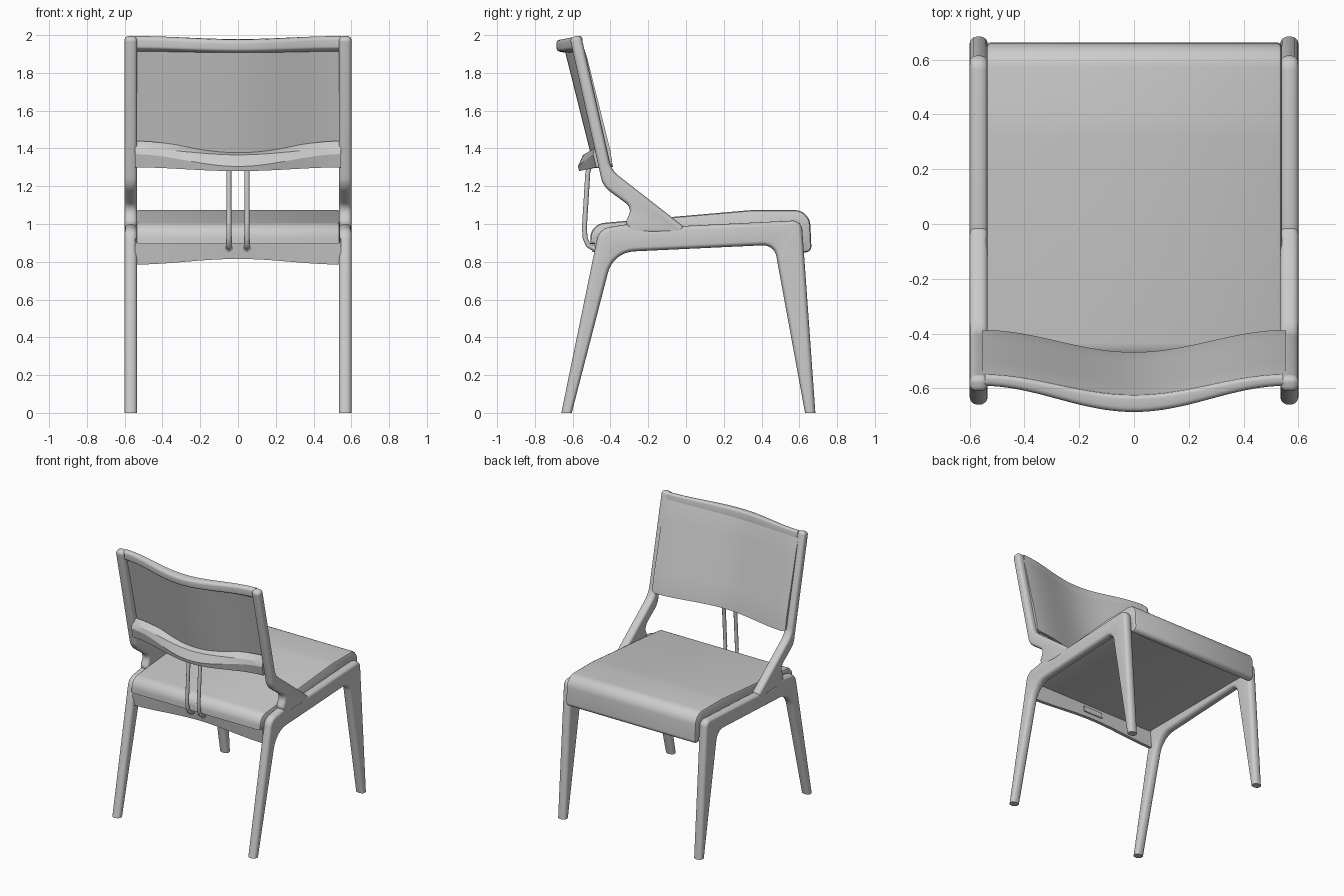
import bpy, bmesh, math
from mathutils import Vector

if "Cube" in bpy.data.objects:
    bpy.data.objects.remove(bpy.data.objects["Cube"])

grey = bpy.data.materials.new("light_grey")
grey.diffuse_color = (0.6, 0.6, 0.6, 1)
grey.use_nodes = True
grey.node_tree.nodes["Principled BSDF"].inputs["Base Color"].default_value = grey.diffuse_color


def finish(bm, name, angle=35):
    bmesh.ops.recalc_face_normals(bm, faces=bm.faces)
    me = bpy.data.meshes.new(name)
    bm.to_mesh(me)
    bm.free()
    ob = bpy.data.objects.new(name, me)
    bpy.context.collection.objects.link(ob)
    me.materials.append(grey)
    bpy.ops.object.select_all(action='DESELECT')
    ob.select_set(True)
    bpy.context.view_layer.objects.active = ob
    bpy.ops.object.shade_smooth_by_angle(angle=math.radians(angle))
    return ob


def fillet(points, steps=8):
    """Round each corner (y, z, radius) of a closed polygon."""
    out, n = [], len(points)
    for i, (y, z, r) in enumerate(points):
        p = Vector((y, z))
        if r == 0:
            out.append(p)
            continue
        a = (Vector(points[i - 1][:2]) - p).normalized()
        b = (Vector(points[(i + 1) % n][:2]) - p).normalized()
        half = a.angle(b) / 2
        c = p + (a + b).normalized() * r / math.sin(half)
        t = r / math.tan(half)
        s, e = p + a * t - c, p + b * t - c
        sweep = s.angle(e)
        for k in range(steps + 1):
            f = k / steps
            out.append(c + (s * math.sin((1 - f) * sweep) + e * math.sin(f * sweep)) / math.sin(sweep))
    return out


def inset(pts, d):
    """Move a closed outline inward, keeping the feet on the floor."""
    n = len(pts)
    area = sum(pts[i - 1].x * pts[i].y - pts[i].x * pts[i - 1].y for i in range(n))
    sgn = 1 if area > 0 else -1
    res = []
    for i, p in enumerate(pts):
        e1 = (p - pts[i - 1]).normalized()
        e2 = (pts[(i + 1) % n] - p).normalized()
        n1, n2 = Vector((-e1.y, e1.x)) * sgn, Vector((-e2.y, e2.x)) * sgn
        m = (n1 + n2).normalized()
        q = p + m * d / max(m.dot(n1), 0.4)
        if p.y < 1e-6:
            q.y = 0
        res.append(q)
    return res


def loft(name, stations, angle=35):
    """Skin a list of (x, outline) sections and cap both ends."""
    bm = bmesh.new()
    rings = [[bm.verts.new((x, p[0], p[1])) for p in sec] for x, sec in stations]
    for r0, r1 in zip(rings, rings[1:]):
        for i in range(len(r0)):
            bm.faces.new((r0[i - 1], r0[i], r1[i], r1[i - 1]))
    bm.faces.new(rings[0])
    bm.faces.new(rings[-1])
    return finish(bm, name, angle)


def rounded_slab(name, outline, x0, x1, rx, d):
    """Side frame member with rolled edges."""
    st, steps = [], 5
    for k in range(steps + 1):
        a = math.pi / 2 * k / steps
        st.append((x0 + rx * (1 - math.sin(a)), inset(outline, d * (1 - math.cos(a)))))
    st = [(x0 + rx * (1 - math.cos(math.pi / 2 * k / steps)),
           inset(outline, d * (1 - math.sin(math.pi / 2 * k / steps)))) for k in range(steps + 1)]
    st += [(x0 + x1 - x, sec) for x, sec in reversed(st)]
    return loft(name, st, 50)


def bulge(x):
    return (1 + math.cos(math.pi * x / 0.56)) / 2


def span(w, n=32):
    return [-w + 2 * w * i / n for i in range(n + 1)]


# Side frames: legs with seat rail, and raked back posts
legs = fillet([(-.66, 0, 0), (-.46, .975, .08), (-.3, 1.0, .06), (-.18, .97, .15), (0, .99, .2),
               (.612, 1.02, .05), (.685, 0, 0), (.63, 0, 0), (.467, .89, .07),
               (-.385, .85, .15), (-.605, 0, 0)])
post = fillet([(-.30, .95, .03), (-.32, 1.01, .04), (-.285, 1.085, .05), (-.44, 1.2, .12),
               (-.615, 1.985, .024), (-.556, 2.003, .024), (-.395, 1.285, .14), (.035, .95, .025)])
for s, side in ((1, "right"), (-1, "left")):
    rounded_slab(side + "_leg_frame", legs, s * .535, s * .6, s * .03, .022)
    rounded_slab(side + "_back_post", post, s * .535, s * .6, s * .026, .02)

# Seat cushion with waterfall front and rolled back
seat = fillet([(-.507, .895, 0), (-.505, 1.0, .08), (.35, 1.074, .8), (.655, 1.074, .085),
               (.665, .85, .03), (.605, .85, .02), (.6, .92, 0), (-.46, .92, 0), (-.47, .895, 0)])
slim = inset(seat, .012)
loft("seat_cushion", [(-.54, slim), (-.536, inset(seat, .005)), (-.525, seat),
                      (.525, seat), (.536, inset(seat, .005)), (.54, slim)])

# Arched rear apron under the seat
apron = []
for x in span(.545):
    zb = .785 + .03 * bulge(x)
    apron.append((x, [(-.488, .915), (-.47, zb), (-.445, zb), (-.46, .925)]))
loft("rear_apron", apron)


# Curved back panel
def panel_section(x, grow=0):
    b = bulge(x)
    zt, zb = 1.972 - .012 * b - grow, 1.302 - .005 * b + grow
    f = lambda z: -.378 - (z - 1.30) * .25 - .083 * b
    zs = [zb + (zt - zb) * k / 8 for k in range(9)]
    front = [(f(z) - (.008 if k in (0, 8) else 0), z) for k, z in enumerate(zs)]
    back = [(f(z) - .026, z) for z in reversed(zs)]
    return front + back


loft("back_panel", [(x, panel_section(x, .012 if abs(x) > .55 else 0)) for x in span(.556, 40)])

# Top rail lip behind the panel
top_rail = []
for x in span(.545, 40):
    b = bulge(x)
    dz = -.017 * b
    yb, yf = -.592 - .096 * b, -.545 - .076 * b
    pts = [(yf - .005, 1.998 + dz, .014), (yb, 1.99 + dz, .02), (yb + .004, 1.932 + dz, .018),
           (yf + .002, 1.905 + .015 * b + dz, .004)]
    top_rail.append((x, fillet(pts, 4)))
loft("top_rail", top_rail)

# Lower rail, thicker in the middle
side_sec = [(-.455, 1.44), (-.485, 1.40), (-.492, 1.37), (-.475, 1.30), (-.42, 1.30)]
mid_sec = [(-.482, 1.385), (-.545, 1.366), (-.572, 1.305), (-.566, 1.28), (-.485, 1.305)]
lower_rail = []
for x in span(.545, 40):
    b = bulge(x)
    lower_rail.append((x, [(p[0] + (q[0] - p[0]) * b, p[1] + (q[1] - p[1]) * b)
                           for p, q in zip(side_sec, mid_sec)]))
loft("lower_rail", lower_rail, 25)

# Pair of bent support rods and their end collars
path = [(-.505, 1.33), (-.52, 1.27), (-.538, .98), (-.534, .925), (-.518, .888), (-.495, .873), (-.45, .873)]
for s, side in ((1, "right"), (-1, "left")):
    bm = bmesh.new()
    rings = []
    for i, p in enumerate(path):
        a, c = path[max(i - 1, 0)], path[min(i + 1, len(path) - 1)]
        t = Vector((0, c[0] - a[0], c[1] - a[1])).normalized()
        u = Vector((1, 0, 0))
        v = t.cross(u)
        o = Vector((s * .048, p[0], p[1]))
        rings.append([bm.verts.new(o + .013 * (u * math.cos(k * math.pi / 6) + v * math.sin(k * math.pi / 6)))
                      for k in range(12)])
    for r0, r1 in zip(rings, rings[1:]):
        for k in range(12):
            bm.faces.new((r0[k - 1], r0[k], r1[k], r1[k - 1]))
    bm.faces.new(rings[0])
    bm.faces.new(rings[-1])
    finish(bm, side + "_support_rod", 50)
    ring = [(.873 + .02 * math.sin(k * math.pi / 8), s * .048 + .02 * math.cos(k * math.pi / 8)) for k in range(16)]
    bm = bmesh.new()
    ends = [[bm.verts.new((x, y, z)) for z, x in ring] for y in (-.495, -.475)]
    for k in range(16):
        bm.faces.new((ends[0][k - 1], ends[0][k], ends[1][k], ends[1][k - 1]))
    for e in ends:
        bm.faces.new(e)
    finish(bm, side + "_rod_collar")

# Fixing plate for the rods on the inside of the apron
plate = [(-.455, .895), (-.448, .85), (-.44, .85), (-.447, .895)]
loft("rod_fixing_plate", [(-.08, plate), (.08, plate)])
